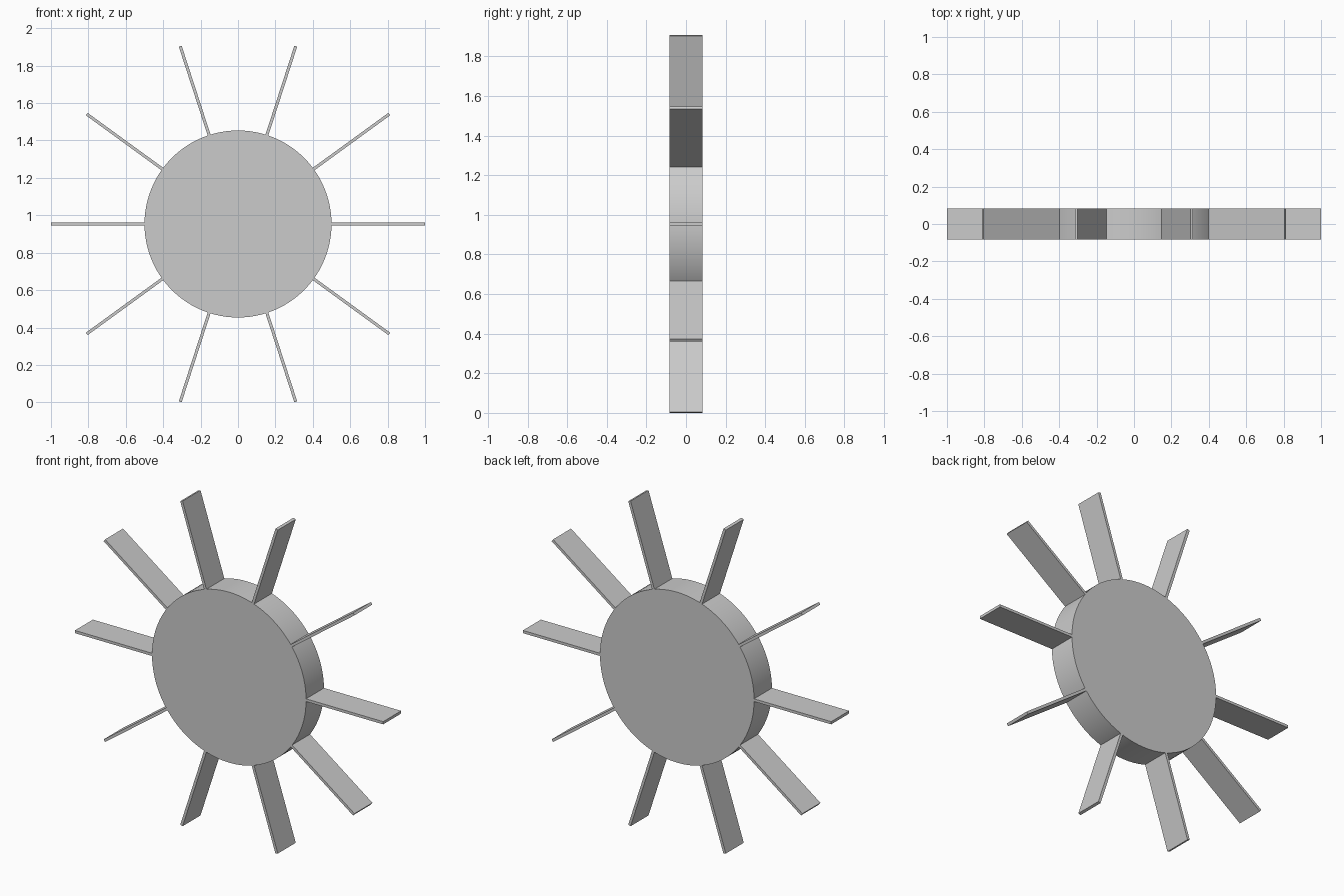
import bpy
import math
from mathutils import Matrix

cube = bpy.data.objects.get("Cube")
if cube:
    bpy.data.objects.remove(cube, do_unlink=True)

HUB_RADIUS = 0.5
TIP_RADIUS = 1.0
WIDTH = 0.166
THICKNESS = 0.016
BLADES = 10
CENTRE_Z = math.sin(math.radians(72)) * TIP_RADIUS + 0.0025

# Single grey material
grey = bpy.data.materials.new("light_grey")
grey.use_nodes = True
colour = (0.6, 0.6, 0.6, 1)
grey.diffuse_color = colour
bsdf = next(n for n in grey.node_tree.nodes if n.type == "BSDF_PRINCIPLED")
bsdf.inputs["Base Color"].default_value = colour

# Round hub with its axis along y
bpy.ops.mesh.primitive_cylinder_add(
    vertices=96, radius=HUB_RADIUS, depth=WIDTH,
    location=(0, 0, CENTRE_Z), rotation=(math.pi / 2, 0, 0))
hub = bpy.context.object
hub.name = "hub"
hub.data.materials.append(grey)
bpy.ops.object.shade_smooth_by_angle(angle=math.radians(30))

# Flat radial blades, rooted just inside the hub rim
root = HUB_RADIUS - 0.01
for i in range(BLADES):
    bpy.ops.mesh.primitive_cube_add(size=1)
    blade = bpy.context.object
    blade.name = f"blade_{i + 1}"
    blade.data.transform(
        Matrix.Translation(((root + TIP_RADIUS) / 2, 0, 0))
        @ Matrix.Diagonal((TIP_RADIUS - root, WIDTH, THICKNESS, 1)))
    blade.rotation_euler = (0, i * math.tau / BLADES, 0)
    blade.location = (0, 0, CENTRE_Z)
    blade.data.materials.append(grey)
